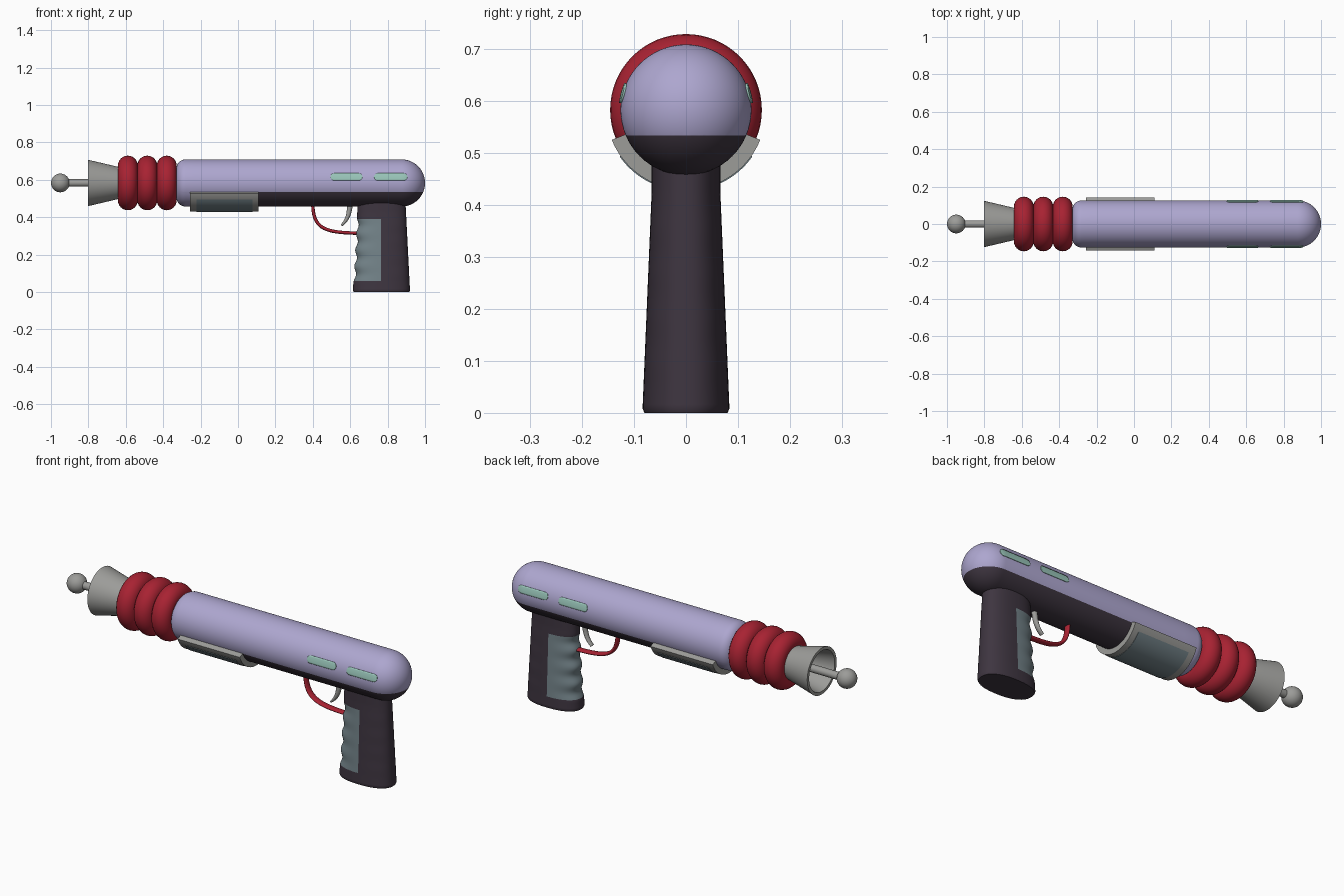
import bpy, bmesh, math
from mathutils import Vector

if "Cube" in bpy.data.objects:
    bpy.data.objects.remove(bpy.data.objects["Cube"])

CZ = 0.583          # height of the barrel axis
R = 0.126           # barrel radius
DOME = 0.874        # centre of the rounded rear end


def material(name, rgb):
    m = bpy.data.materials.new(name)
    lin = [((c / 255 + 0.055) / 1.055) ** 2.4 for c in rgb]
    m.diffuse_color = (*lin, 1)
    m.use_nodes = True
    m.node_tree.nodes["Principled BSDF"].inputs["Base Color"].default_value = m.diffuse_color
    return m


LAVENDER = material("lavender", (173, 166, 207))
DARK = material("dark_plum", (62, 53, 64))
RED = material("red", (168, 34, 50))
GREY = material("grey", (156, 156, 153))
SLATE = material("slate", (116, 132, 138))
MINT = material("mint", (152, 196, 184))


def finish(name, bm, mats, angle=35, normals=True):
    if normals:
        bmesh.ops.recalc_face_normals(bm, faces=bm.faces)
    me = bpy.data.meshes.new(name)
    bm.to_mesh(me)
    bm.free()
    for m in mats:
        me.materials.append(m)
    ob = bpy.data.objects.new(name, me)
    bpy.context.collection.objects.link(ob)
    bpy.ops.object.select_all(action='DESELECT')
    ob.select_set(True)
    bpy.context.view_layer.objects.active = ob
    bpy.ops.object.shade_smooth_by_angle(angle=math.radians(angle))
    return ob


def loft(rings, closed=False):
    """Skin a list of closed point rings; cap the ends unless closed."""
    bm = bmesh.new()
    vs = [[bm.verts.new(p) for p in ring] for ring in rings]
    n = len(vs[0])
    for i in range(len(vs) if closed else len(vs) - 1):
        a, b = vs[i], vs[(i + 1) % len(vs)]
        for j in range(n):
            bm.faces.new((a[j], a[(j + 1) % n], b[(j + 1) % n], b[j]))
    if not closed:
        bm.faces.new(vs[0])
        bm.faces.new(vs[-1])
    return bm


def lathe(profile, seg=64, closed=False):
    """Turn (x, radius) points around the barrel axis."""
    return loft([[(x, r * math.cos(2 * math.pi * j / seg), CZ + r * math.sin(2 * math.pi * j / seg))
                  for j in range(seg)] for x, r in profile], closed)


def arc(cx, cr, rad, a0, a1, n):
    return [(cx + rad * math.cos(math.radians(a0 + (a1 - a0) * i / n)),
             cr + rad * math.sin(math.radians(a0 + (a1 - a0) * i / n))) for i in range(n + 1)]


def cut(bm, co, no):
    bmesh.ops.bisect_plane(bm, geom=bm.verts[:] + bm.edges[:] + bm.faces[:], plane_co=co, plane_no=no)


# Barrel with rounded ends and a dark underside
bm = lathe(arc(-0.28, R - 0.05, 0.05, 180, 90, 8) + arc(DOME, 0, R, 90, 1, 20))
cut(bm, (0, 0, 0.534), (0, 0, 1))
cut(bm, (-0.2, 0, 0), (1, 0, 0))
for f in bm.faces:
    c = f.calc_center_median()
    f.material_index = int(c.z < 0.534 and c.x > -0.2)
finish("barrel", bm, [LAVENDER, DARK])

# Three red rings
for i, x in enumerate((-0.589, -0.485, -0.381)):
    bm = lathe(arc(x, 0.093, 0.053, 0, 345, 23), closed=True)
    finish(f"ring_{i + 1}", bm, [RED], 60)

# Hollow flared muzzle
bm = lathe([(-0.6, 0.075), (-0.64, 0.086), (-0.802, 0.124), (-0.802, 0.108), (-0.65, 0.072), (-0.648, 0.002)])
finish("muzzle", bm, [GREY])

# Antenna rod and ball
finish("antenna_rod", lathe([(-0.62, 0.02), (-0.93, 0.02)], 24), [GREY])
finish("antenna_ball", lathe(arc(-0.95, 0, 0.05, 179, 1, 20), 32), [GREY])


# Curved plate under the barrel, with a slate panel
def arc_plate(name, r0, r1, edge, x0, x1, mat):
    rings = []
    for i in range(41):
        a = math.radians(-edge - (180 - 2 * edge) * i / 40)
        rings.append([(x, r * math.cos(a), CZ + r * math.sin(a))
                      for x, r in ((x0, r0), (x1, r0), (x1, r1), (x0, r1))])
    finish(name, loft(rings), [mat])


arc_plate("under_plate", 0.12, 0.154, 22, -0.257, 0.11, GREY)
arc_plate("under_panel", 0.150, 0.156, 35, -0.222, 0.078, SLATE)

# Grip with finger grooves and a slate front panel
rings = []
for i in range(61):
    z = 0.5 * i / 60
    t = z / 0.47
    front = 0.614 + 0.026 * t
    if 0.05 < z < 0.4:
        front += 0.006 * (1 - math.cos(2 * math.pi * (z - 0.05) / 0.0875))
    back = 0.92 - 0.024 * t
    half = 0.084 - 0.018 * min(1, t * 1.1)
    if i == 0:
        front, back, half = front + 0.004, back - 0.004, half - 0.004
    mid, rx = (front + back) / 2, (back - front) / 2
    ring = []
    for j in range(56):
        a = 2 * math.pi * j / 56
        c, s = math.cos(a), math.sin(a)
        ring.append((mid + rx * math.copysign(abs(c) ** 0.85, c),
                     half * math.copysign(abs(s) ** 0.85, s), z))
    rings.append(ring)
bm = loft(rings)
cut(bm, (0.765, 0, 0), (1, 0, 0))
cut(bm, (0, 0, 0.06), (0, 0, 1))
cut(bm, (0, 0, 0.39), (0, 0, 1))
for f in bm.faces:
    c = f.calc_center_median()
    f.material_index = int(c.x < 0.765 and 0.06 < c.z < 0.39)
finish("grip", bm, [DARK, SLATE], 50)


# Trigger and guard: oval sections swept along a curve in the xz plane
def sweep(name, pts, t0, t1, half, mat):
    p = [Vector((x, 0, z)) for x, z in pts]
    rings = []
    for i in range(25):
        t = i / 24
        u = 1 - t
        pos = u ** 3 * p[0] + 3 * u * u * t * p[1] + 3 * u * t * t * p[2] + t ** 3 * p[3]
        tan = u * u * (p[1] - p[0]) + 2 * u * t * (p[2] - p[1]) + t * t * (p[3] - p[2])
        side = Vector((-tan.z, 0, tan.x)).normalized() * (t0 + (t1 - t0) * t)
        rings.append([pos + side * math.cos(k * math.pi / 8) + Vector((0, half * math.sin(k * math.pi / 8), 0))
                      for k in range(16)])
    finish(name, loft(rings), [mat], 50)


sweep("trigger_guard", [(0.40, 0.475), (0.40, 0.33), (0.47, 0.317), (0.66, 0.314)], 0.009, 0.009, 0.018, RED)
sweep("trigger", [(0.598, 0.48), (0.598, 0.41), (0.58, 0.38), (0.553, 0.356)], 0.016, 0.006, 0.013, GREY)


# Mint side lights that hug the barrel surface
def side_light(name, x0, x1, sign):
    bm = bmesh.new()
    h = 0.019
    cols = []
    for i in range(33):
        x = (x0 + x1) / 2 - (x1 - x0) / 2 * math.cos(math.pi * i / 32)
        d = max(0, h - min(x - x0, x1 - x))
        hh = max(0.001, math.sqrt(max(0, h * h - d * d)))
        r = math.sqrt(R * R - max(0, x - DOME) ** 2) + 0.001
        col = []
        for k in range(7):
            z = 0.032 + hh * (k / 3 - 1)
            col.append(bm.verts.new((x, sign * math.sqrt(r * r - z * z), CZ + z)))
        cols.append(col)
    for a, b in zip(cols, cols[1:]):
        for k in range(6):
            bm.faces.new((a[k], b[k], b[k + 1], a[k + 1])[::-sign])
    ob = finish(name, bm, [MINT], normals=False)
    mod = ob.modifiers.new("thickness", 'SOLIDIFY')
    mod.thickness = 0.005
    mod.offset = 0


for side, sign in (("front", -1), ("back", 1)):
    side_light(f"{side}_light_1", 0.495, 0.665, sign)
    side_light(f"{side}_light_2", 0.728, 0.905, sign)
